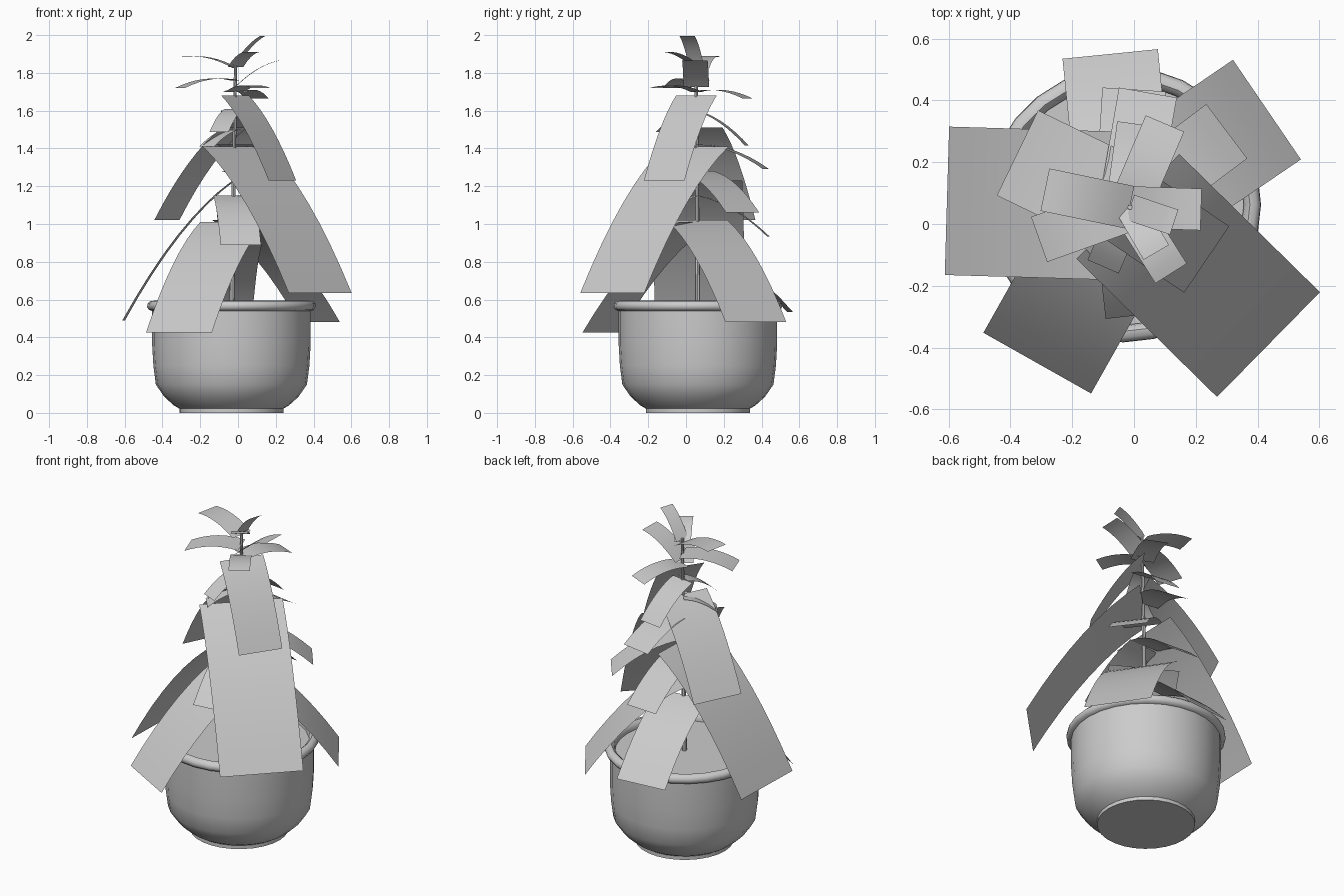
import bpy, bmesh, math
from mathutils import Vector

if "Cube" in bpy.data.objects:
    bpy.data.objects.remove(bpy.data.objects["Cube"])

CX, CY = -0.035, 0.063   # pot centre


def finish(bm, name, smooth=40):
    me = bpy.data.meshes.new(name)
    bm.to_mesh(me)
    bm.free()
    ob = bpy.data.objects.new(name, me)
    bpy.context.collection.objects.link(ob)
    bpy.ops.object.select_all(action='DESELECT')
    ob.select_set(True)
    bpy.context.view_layer.objects.active = ob
    bpy.ops.object.shade_smooth_by_angle(angle=math.radians(smooth))
    return ob


def lathe(name, profile, n=28):
    bm = bmesh.new()
    rings = []
    for r, z in profile:
        if r == 0:
            rings.append([bm.verts.new((CX, CY, z))] * n)
        else:
            rings.append([bm.verts.new((CX + r * math.cos(2 * math.pi * i / n),
                                        CY + r * math.sin(2 * math.pi * i / n), z))
                          for i in range(n)])
    for a, b in zip(rings, rings[1:]):
        for i in range(n):
            j = (i + 1) % n
            bm.faces.new(list(dict.fromkeys((a[i], a[j], b[j], b[i]))))
    bmesh.ops.recalc_face_normals(bm, faces=bm.faces)
    return finish(bm, name)


# Pot with foot and rolled lip
lathe("pot", [(0, 0), (0.275, 0), (0.275, 0.022), (0.305, 0.04), (0.355, 0.085),
              (0.4, 0.15), (0.413, 0.25), (0.42, 0.37), (0.42, 0.54), (0.436, 0.545),
              (0.446, 0.56), (0.444, 0.578), (0.43, 0.592), (0.41, 0.594),
              (0.395, 0.582), (0.39, 0.56), (0.39, 0.52)])
# Soil surface
lathe("soil", [(0, 0.55), (0.392, 0.55)])


def stem_at(z):
    t = (z - 0.55) / 1.3
    return Vector((-0.033 + 0.02 * t, 0.062 - 0.008 * t, z))


# Stem
bm = bmesh.new()
rings = []
for k in range(9):
    z = 0.53 + 1.32 * k / 8
    r = 0.014 - 0.006 * k / 8
    c = stem_at(z)
    rings.append([bm.verts.new(c + Vector((r * math.cos(a * math.pi / 4), r * math.sin(a * math.pi / 4), 0)))
                  for a in range(8)])
for a, b in zip(rings, rings[1:]):
    for i in range(8):
        bm.faces.new((a[i], a[(i + 1) % 8], b[(i + 1) % 8], b[i]))
bm.faces.new(rings[-1])
finish(bm, "stem")


def leaf(i, z0, tip, width, n=8):
    """Arched strip from the stem at height z0 to the tip midpoint."""
    p0, p1 = stem_at(z0), Vector(tip)
    d = p1 - p0
    side = Vector((d.y, -d.x, 0)).normalized() * width / 2
    bulge = 0.085 * d.length
    bm = bmesh.new()
    rows = []
    for k in range(n + 1):
        t = k / n
        c = p0 + d * t + Vector((0, 0, bulge * 4 * t * (1 - t)))
        rows.append((bm.verts.new(c - side), bm.verts.new(c + side)))
    for a, b in zip(rows, rows[1:]):
        bm.faces.new((a[0], a[1], b[1], b[0]))
    finish(bm, f"leaf_{i:02d}")


# Leaves: base height, tip midpoint, width (bottom to top)
LEAVES = [
    (0.89, (-0.077, 0.55, 0.535), 0.31),
    (1.01, (-0.313, -0.45, 0.425), 0.40),
    (1.02, (0.43, 0.37, 0.48), 0.39),
    (1.15, (0.015, -0.295, 0.89), 0.215),
    (1.15, (0.0, 0.435, 0.935), 0.205),
    (1.23, (-0.605, 0.075, 0.49), 0.48),
    (1.28, (0.30, 0.30, 1.06), 0.22),
    (1.41, (0.435, -0.39, 0.635), 0.475),
    (1.42, (0.045, 0.425, 1.29), 0.19),
    (1.50, (-0.165, -0.07, 1.41), 0.12),
    (1.51, (-0.377, 0.23, 1.02), 0.306),
    (1.61, (-0.10, -0.138, 1.487), 0.11),
    (1.60, (0.02, 0.322, 1.415), 0.15),
    (1.68, (0.235, -0.115, 1.23), 0.26),
    (1.70, (0.10, 0.325, 1.665), 0.135),
    (1.70, (0.12, -0.16, 1.72), 0.12),
    (1.76, (-0.307, -0.05, 1.72), 0.155),
    (1.725, (0.217, 0.047, 1.865), 0.135),
    (1.825, (-0.288, 0.111, 1.885), 0.14),
    (1.83, (0.072, -0.092, 1.91), 0.095),
    (1.84, (0.13, 0.006, 1.995), 0.085),
]
for i, (z0, tip, w) in enumerate(LEAVES, 1):
    leaf(i, z0, tip, w)
